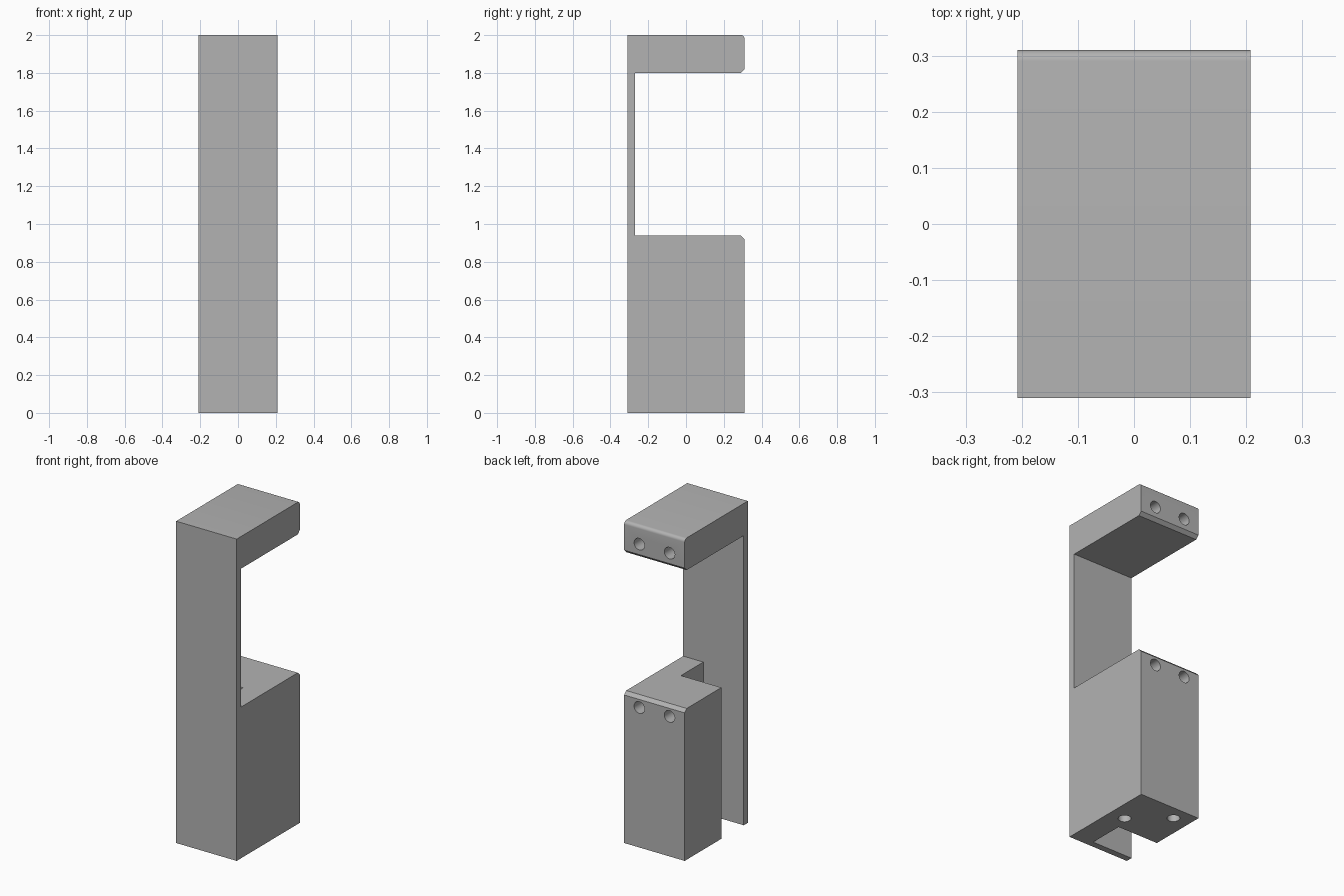
import bpy
import bmesh
import math
from mathutils import Matrix, Vector

if "Cube" in bpy.data.objects:
    bpy.data.objects.remove(bpy.data.objects["Cube"], do_unlink=True)

HALF_W, HALF_D, HEIGHT = 0.208, 0.31, 2.0
WALL_Y = -0.27                 # inner face of the front wall
BLOCK_TOP, ARM_BOTTOM = 0.94, 1.80
BEVEL = 0.02
HOLE_R, HOLE_DEPTH = 0.036, 0.2

grey = bpy.data.materials.new("plain grey")
grey.use_nodes = True
colour = (0.45, 0.45, 0.45, 1)
grey.diffuse_color = colour
grey.node_tree.nodes["Principled BSDF"].inputs["Base Color"].default_value = colour


def make_object(name, bm):
    bmesh.ops.recalc_face_normals(bm, faces=bm.faces[:])
    mesh = bpy.data.meshes.new(name)
    bm.to_mesh(mesh)
    bm.free()
    mesh.materials.append(grey)
    obj = bpy.data.objects.new(name, mesh)
    bpy.context.collection.objects.link(obj)
    return obj


def prism(name, points, offset):
    """Extrude a flat outline along the given offset."""
    bm = bmesh.new()
    face = bm.faces.new([bm.verts.new(p) for p in points])
    made = bmesh.ops.extrude_face_region(bm, geom=[face])["geom"]
    verts = [v for v in made if isinstance(v, bmesh.types.BMVert)]
    bmesh.ops.translate(bm, verts=verts, vec=Vector(offset))
    return make_object(name, bm)


def hole(name, centre, rotation):
    bm = bmesh.new()
    bmesh.ops.create_cone(bm, cap_ends=True, segments=32, radius1=HOLE_R,
                          radius2=HOLE_R, depth=HOLE_DEPTH * 2,
                          matrix=Matrix.Translation(centre) @ rotation)
    return make_object(name, bm)


def cut(target, cutter):
    cutter.hide_render = True
    mod = target.modifiers.new("cut", 'BOOLEAN')
    mod.operation = 'DIFFERENCE'
    mod.solver = 'EXACT'
    mod.object = cutter
    bpy.context.view_layer.objects.active = target
    bpy.ops.object.modifier_apply(modifier=mod.name)
    bpy.data.objects.remove(cutter, do_unlink=True)


# Side profile: front wall, lower block and upper arm, with eased back edges
rounded = [(HALF_D - BEVEL + BEVEL * math.cos(a), HEIGHT - BEVEL + BEVEL * math.sin(a))
           for a in (math.pi / 2 * i / 6 for i in range(7))]
profile = [(-HALF_D, 0), (HALF_D, 0), (HALF_D, BLOCK_TOP - BEVEL),
           (HALF_D - BEVEL, BLOCK_TOP), (WALL_Y, BLOCK_TOP),
           (WALL_Y, ARM_BOTTOM), (HALF_D - BEVEL, ARM_BOTTOM),
           (HALF_D, ARM_BOTTOM + BEVEL)] + rounded + [(-HALF_D, HEIGHT)]
bracket = prism("bracket_body", [(-HALF_W, y, z) for y, z in profile],
                (2 * HALF_W, 0, 0))

# Vertical channel behind the front wall, open on one side
x0, x1, y1 = -0.3, 0.07, -0.05
cut(bracket, prism("channel_cutter",
                   [(x0, WALL_Y, -0.1), (x1, WALL_Y, -0.1), (x1, y1, -0.1), (x0, y1, -0.1)],
                   (0, 0, 1.2)))

# Pairs of holes in the back of the block and the arm
along_y = Matrix.Rotation(math.pi / 2, 4, 'X')
for z in (0.87, 1.885):
    for x in (-0.104, 0.104):
        cut(bracket, hole("back_hole_cutter", (x, HALF_D, z), along_y))

# Two staggered holes in the underside
for x, y in ((0.105, 0.043), (-0.102, 0.22)):
    cut(bracket, hole("bottom_hole_cutter", (x, y, 0), Matrix.Identity(4)))

# Smooth rounded surfaces, sharp edges kept
bpy.ops.object.select_all(action='DESELECT')
bracket.select_set(True)
bpy.context.view_layer.objects.active = bracket
bpy.ops.object.shade_smooth_by_angle(angle=math.radians(30))
